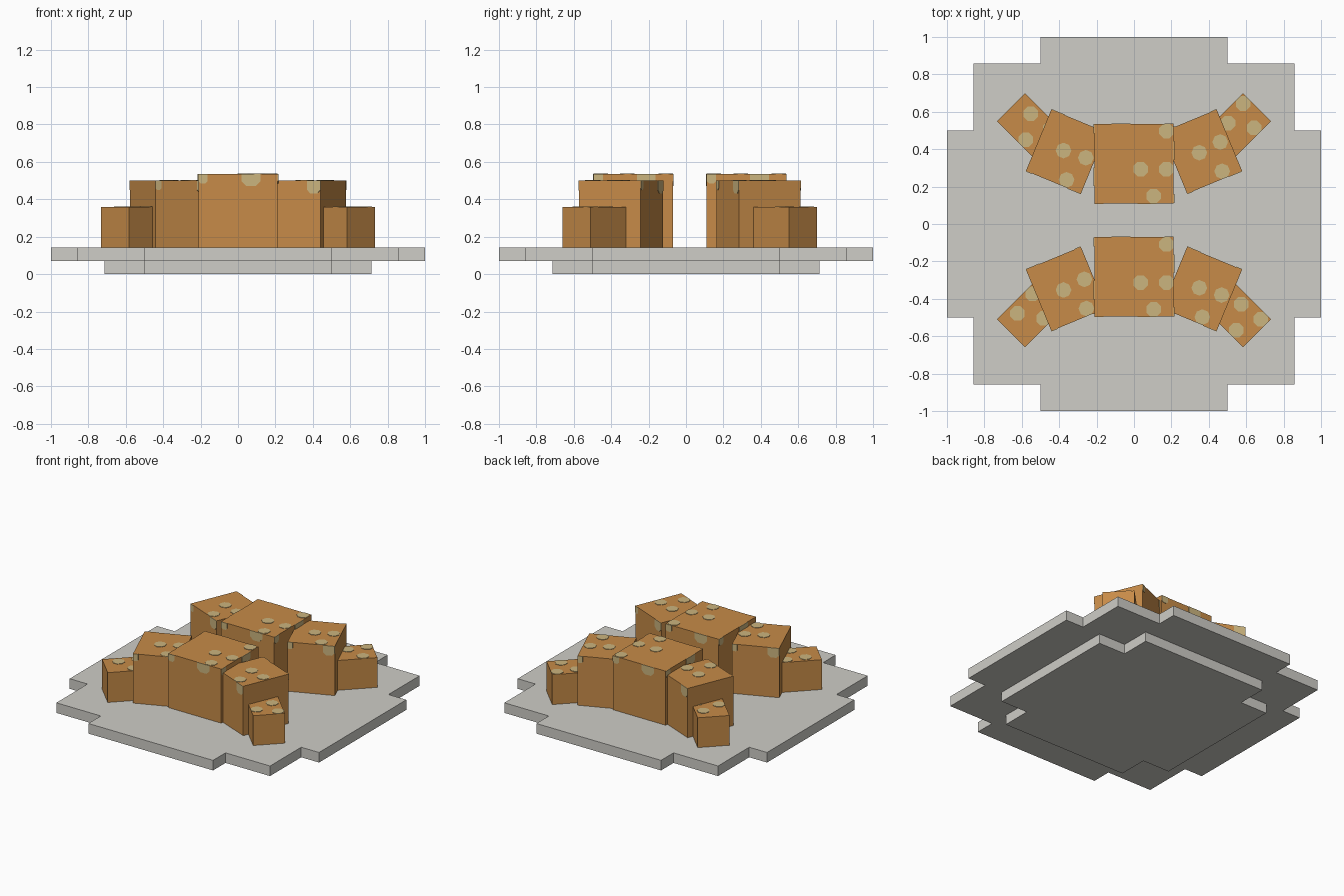
import bpy, bmesh, math
from mathutils import Matrix, Vector

cube = bpy.data.objects.get("Cube")
if cube:
    bpy.data.objects.remove(cube, do_unlink=True)


def material(name, rgb):
    m = bpy.data.materials.new(name)
    m.use_nodes = True
    m.diffuse_color = (*rgb, 1)
    bsdf = next(n for n in m.node_tree.nodes if n.type == "BSDF_PRINCIPLED")
    bsdf.inputs["Base Color"].default_value = (*rgb, 1)
    return m


PLATE = material("stone grey", (0.62, 0.61, 0.57))
CRUST = material("toasted orange", (0.57, 0.26, 0.065))
SEED = material("pale tan", (0.60, 0.46, 0.21))


def prism(bm, outline, depth, matrix=Matrix()):
    """Extrude a flat outline along its local z, then place it."""
    bottom = bm.faces.new([bm.verts.new((x, y, 0)) for x, y in outline])
    made = bmesh.ops.extrude_face_region(bm, geom=[bottom], use_keep_orig=True)
    top = [g for g in made["geom"] if isinstance(g, bmesh.types.BMVert)]
    bmesh.ops.translate(bm, verts=top, vec=(0, 0, depth))
    bmesh.ops.transform(bm, matrix=matrix, verts=list(bottom.verts) + top)


def finish(bm, name, mat, matrix=Matrix()):
    bmesh.ops.recalc_face_normals(bm, faces=bm.faces)
    mesh = bpy.data.meshes.new(name)
    bm.to_mesh(mesh)
    bm.free()
    mesh.materials.append(mat)
    obj = bpy.data.objects.new(name, mesh)
    obj.matrix_world = matrix
    bpy.context.collection.objects.link(obj)


def stepped(name, quarter, z, depth):
    """Plate whose outline repeats one stepped corner four times."""
    outline = []
    for k in range(4):
        r = Matrix.Rotation(k * math.pi / 2, 2)
        outline += [tuple(r @ Vector(p)) for p in quarter]
    bm = bmesh.new()
    prism(bm, outline, depth, Matrix.Translation((0, 0, z)))
    finish(bm, name, PLATE)


# Two-tier plate
TOP = 0.143
stepped("plate_foot", [(0.715, 0.5), (0.5, 0.5), (0.5, 0.715)], 0, 0.07)
stepped("plate_top", [(1, 0.5), (0.857, 0.5), (0.857, 0.857), (0.5, 0.857), (0.5, 1)],
        0.07, TOP - 0.07)

SKIN = 0.003


def seed_outline(r):
    return [(r * math.cos(a), r * math.sin(a))
            for a in (math.pi / 4 * (k + 0.5) for k in range(8))]


def bun(name, x, y, angle, size, seeds, drips, sides):
    """Box bun with flat seeds on top and seeds hanging over its upper edges."""
    sx, sy, h = size
    place = Matrix.Translation((x, y, TOP)) @ Matrix.Rotation(math.radians(angle), 4, "Z")
    bm = bmesh.new()
    prism(bm, [(-sx / 2, -sy / 2), (sx / 2, -sy / 2), (sx / 2, sy / 2), (-sx / 2, sy / 2)], h)
    finish(bm, name, CRUST, place)

    bm = bmesh.new()
    r = 0.042
    for u, v in seeds:
        # keep every seed inside the top face
        u = max(-sx / 2 + 0.039, min(sx / 2 - 0.039, u))
        v = max(-sy / 2 + 0.039, min(sy / 2 - 0.039, v))
        prism(bm, seed_outline(r), SKIN, Matrix.Translation((u, v, h)))
    for k in sides:
        out = sy / 2 if k % 2 == 0 else sx / 2
        face = (Matrix.Rotation(k * math.pi / 2, 4, "Z") @ Matrix.Translation((0, -out, h))
                @ Matrix.Rotation(math.pi / 2, 4, "X"))
        for u, w, d in drips:
            a, c = w / 2, w / 4
            prism(bm, [(u - a, 0), (u - a, c - d), (u - a + c, -d),
                       (u + a - c, -d), (u + a, c - d), (u + a, 0)], SKIN, face)
    finish(bm, name + "_seeds", SEED, place)


BIG = dict(size=(0.425, 0.425, 0.392), sides=range(4),
           seeds=[(0.175, 0.18), (0.035, -0.03), (0.175, -0.03), (0.105, -0.175)],
           drips=[(0.07, 0.1, 0.065), (-0.187, 0.05, 0.05)])
MIDDLE = dict(size=(0.318, 0.355, 0.358), sides=(0, 2),
              seeds=[(-0.015, 0), (0.11, 0.01), (0.06, -0.145)],
              drips=[(0.12, 0.078, 0.07), (-0.141, 0.035, 0.05)])
SMALL = dict(size=(0.27, 0.212, 0.216), sides=(),
             seeds=[(0.105, 0.08), (0.045, -0.075), (-0.035, 0.05)], drips=[])

# Two curved rows of buns, back and front
MID = 0.02
for row, s in (("back", 1), ("front", -1)):
    bun(row + "_big_bun", 0, MID + s * 0.303, 0, **BIG)
    for side, m in (("left", 1), ("right", -1)):
        bun(f"{row}_{side}_middle_bun", m * 0.363, MID + s * 0.367, m * s * 22.5, **MIDDLE)
        bun(f"{row}_{side}_small_bun", m * 0.563, MID + s * 0.509, m * s * 45, **SMALL)
